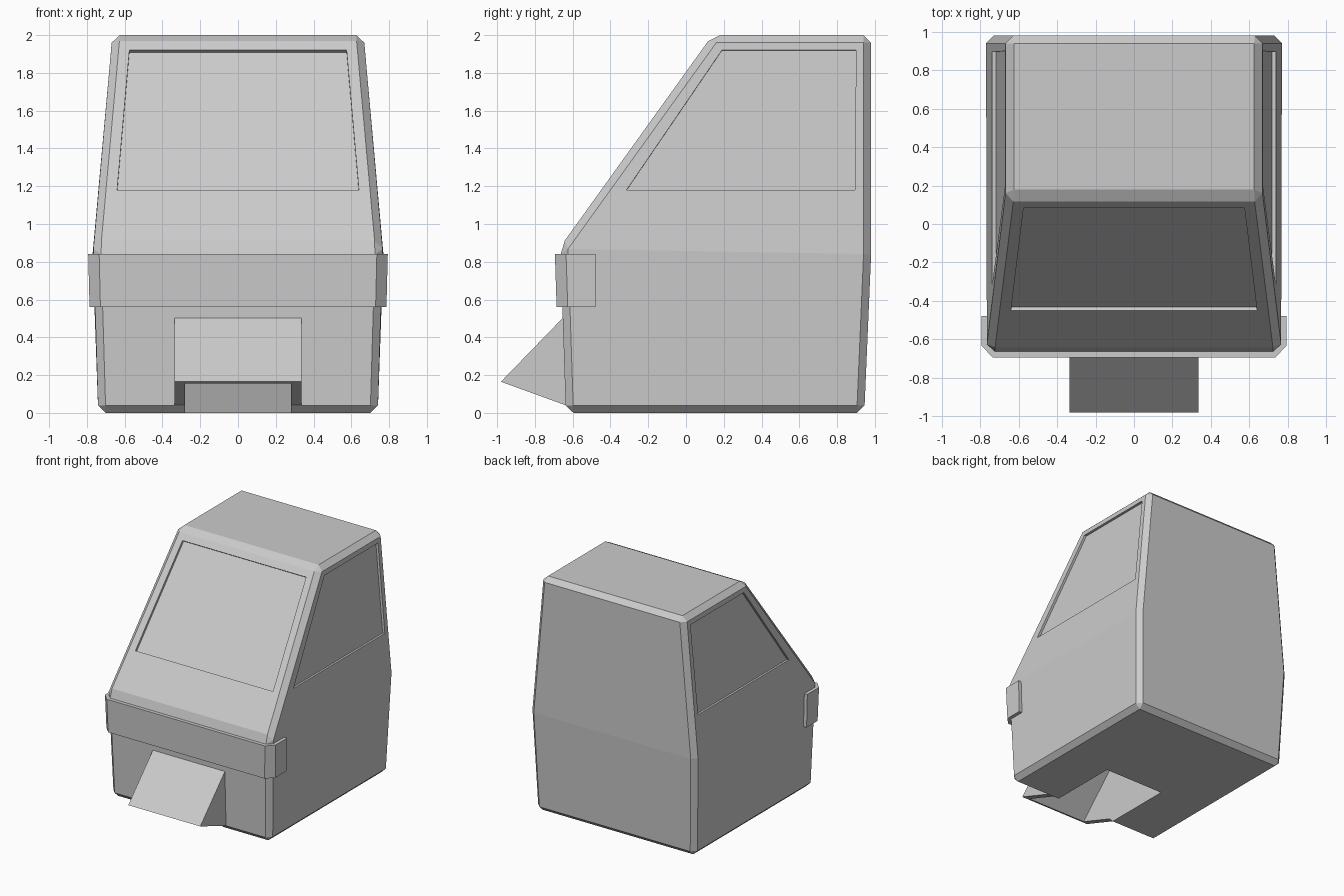
import bpy, bmesh, math
from mathutils import Vector

if "Cube" in bpy.data.objects:
    bpy.data.objects.remove(bpy.data.objects["Cube"])


def finish(name, bm):
    bmesh.ops.recalc_face_normals(bm, faces=bm.faces)
    me = bpy.data.meshes.new(name)
    bm.to_mesh(me)
    bm.free()
    ob = bpy.data.objects.new(name, me)
    bpy.context.collection.objects.link(ob)
    return ob


def loft(rings):
    """Closed solid through rings of equal point count."""
    bm = bmesh.new()
    vs = [[bm.verts.new(p) for p in r] for r in rings]
    n = len(rings[0])
    for a, b in zip(vs, vs[1:]):
        for i in range(n):
            j = (i + 1) % n
            bm.faces.new((a[i], a[j], b[j], b[i]))
    bm.faces.new(vs[0][::-1])
    bm.faces.new(vs[-1])
    bmesh.ops.recalc_face_normals(bm, faces=bm.faces)
    return bm


def side_prism(name, profile, half):
    """Extrude a (y, z) profile symmetrically along x."""
    return finish(name, loft([[(x, y, z) for y, z in profile] for x in (-half, half)]))


def window_cutter(name, quad, outward, depth=0.02):
    """Prism perpendicular to a window outline lying on the cab surface."""
    pts = [Vector(p) for p in quad]
    n = (pts[1] - pts[0]).cross(pts[2] - pts[0]).normalized()
    if n.dot(Vector(outward)) < 0:
        n = -n
    return finish(name, loft([[p - n * depth for p in pts], [p + n * 0.1 for p in pts]]))


def cut(ob, cutter):
    cutter.hide_render = True
    mod = ob.modifiers.new("cut", 'BOOLEAN')
    mod.operation = 'DIFFERENCE'
    mod.solver = 'EXACT'
    mod.object = cutter
    bpy.context.view_layer.objects.active = ob
    bpy.ops.object.modifier_apply(modifier=mod.name)


# cab body: three rings (bottom, waist, roof), sharp edges chamfered
def ring(front, back):
    (xf, yf, zf), (xb, yb, zb) = front, back
    return [(-xf, yf, zf), (xf, yf, zf), (xb, yb, zb), (-xb, yb, zb)]


bm = loft([ring((0.74, -0.636, 0), (0.74, 0.944, 0)),
           ring((0.766, -0.665, 0.88), (0.77, 0.98, 0.84)),
           ring((0.665, 0.14, 2), (0.665, 0.98, 2))])
sharp = [e for e in bm.edges if e.calc_face_angle() > math.radians(25)]
bmesh.ops.bevel(bm, geom=sharp, offset=0.04, offset_type='OFFSET',
                segments=1, profile=0.5, affect='EDGES')
cab = finish("cab_body", bm)

# recessed windows: front and both sides
slope_y = lambda z: -0.665 + 0.719 * (z - 0.88)
side_x = lambda z: 0.77 - 0.0905 * (z - 0.84)
lo, hi = 1.18, 1.92
cutters = [window_cutter("front_window_cutter",
                         [(-0.64, slope_y(lo), lo), (0.64, slope_y(lo), lo),
                          (0.575, slope_y(hi), hi), (-0.575, slope_y(hi), hi)], (0, -1, 0))]
outline = [(-0.315, lo), (0.895, lo), (0.9, hi), (0.19, hi)]
for s in (-1, 1):
    cutters.append(window_cutter("side_window_cutter",
                                 [(s * side_x(z), y, z) for y, z in outline], (s, 0, 0)))

# front chute: wedge hood
chute = side_prism("front_chute", [(-0.98, 0.165), (-0.645, 0.51), (-0.636, 0.04)], 0.335)

# hollow through the chute into the cab underside
hollow = side_prism("chute_hollow_cutter",
                    [(-0.955, 0.155), (-0.3, 0.83), (0, 0), (0, -0.1), (-0.955, -0.1)], 0.28)
cut(chute, hollow)
cutters.append(hollow)
for c in cutters:
    cut(cab, c)
for c in cutters:
    bpy.data.objects.remove(c)

# bumper band wrapping the front corners
half = [(0.74, -0.48), (0.793, -0.48), (0.793, -0.635), (0.735, -0.694)]
inner = [(0.70, -0.65), (0.74, -0.61)]
plan = half + [(-x, y) for x, y in half[::-1]]
plan += [(-x, y) for x, y in inner[::-1]] + inner
finish("bumper_band", loft([[(x * 0.991, y + 0.009 * (y < -0.6), 0.56) for x, y in plan],
                            [(x, y, 0.84) for x, y in plan]]))
